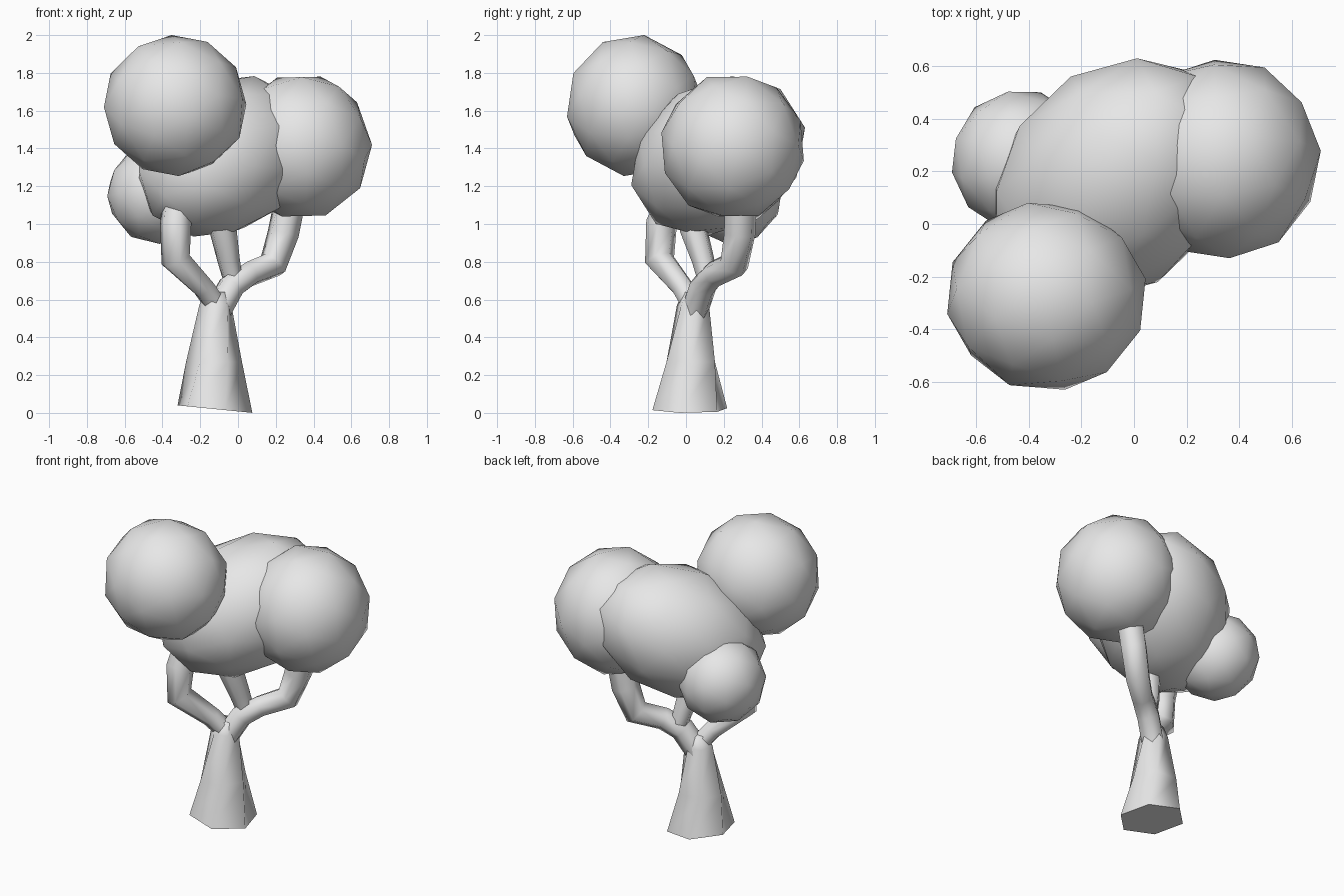
import bpy, bmesh, math
from mathutils import Vector, Euler

cube = bpy.data.objects.get("Cube")
if cube:
    bpy.data.objects.remove(cube, do_unlink=True)

grey = bpy.data.materials.new("plain grey")
grey.use_nodes = True
grey.diffuse_color = (0.8, 0.8, 0.8, 1)
grey.node_tree.nodes["Principled BSDF"].inputs["Base Color"].default_value = (0.8, 0.8, 0.8, 1)


def finish(name, bm):
    bmesh.ops.recalc_face_normals(bm, faces=bm.faces)
    mesh = bpy.data.meshes.new(name)
    bm.to_mesh(mesh)
    bm.free()
    mesh.materials.append(grey)
    ob = bpy.data.objects.new(name, mesh)
    bpy.context.collection.objects.link(ob)
    bpy.ops.object.select_all(action='DESELECT')
    ob.select_set(True)
    bpy.context.view_layer.objects.active = ob
    bpy.ops.object.shade_smooth_by_angle(angle=math.radians(72))


def foliage(name, centre, half, turn, axis=(0, 0, 1), stretch=1):
    """Low-poly ball, turned, stretched along an axis, fitted to its half sizes."""
    bm = bmesh.new()
    bmesh.ops.create_icosphere(bm, subdivisions=2, radius=1)
    rot = Euler([math.radians(a) for a in turn]).to_matrix()
    u = Vector(axis).normalized()
    for v in bm.verts:
        p = rot @ v.co
        v.co = p + u * p.dot(u) * (stretch - 1)
    size = [max(abs(v.co[i]) for v in bm.verts) for i in range(3)]
    for v in bm.verts:
        v.co = Vector([centre[i] + v.co[i] * half[i] / size[i] for i in range(3)])
    finish(name, bm)


def loft(name, rings):
    """Skin a list of point rings and cap both ends."""
    bm = bmesh.new()
    rings = [[bm.verts.new(p) for p in ring] for ring in rings]
    for lo, hi in zip(rings, rings[1:]):
        for k in range(len(lo)):
            n = (k + 1) % len(lo)
            bm.faces.new((lo[k], lo[n], hi[n], hi[k]))
    bm.faces.new(rings[0][::-1])
    bm.faces.new(rings[-1])
    finish(name, bm)


def hexagon(radius, start):
    angles = [math.radians(start + 60 * k) for k in range(6)]
    return [Vector((radius * math.cos(t), radius * math.sin(t), 0)) for t in angles]


def branch(name, path, radii):
    pts = [Vector(p) for p in path]
    up = Vector((0, 0, 1))
    rings = []
    for i, (p, r) in enumerate(zip(pts, radii)):
        d = pts[min(i + 1, len(pts) - 1)] - pts[max(i - 1, 0)]
        q = up.rotation_difference(d.normalized())
        rings.append([p + q @ h for h in hexagon(r, 45)])
    loft(name, rings)


# Foliage balls
foliage("foliage_upper", (-0.333, -0.275, 1.627), (0.377, 0.355, 0.373), (10, 25, 15))
foliage("foliage_left", (0.335, 0.247, 1.41), (0.375, 0.377, 0.37), (35, 10, 50))
foliage("foliage_middle", (-0.075, 0.17, 1.358), (0.455, 0.46, 0.425), (20, 40, 10),
        axis=(1, 1, 0.8), stretch=1.33)
foliage("foliage_small", (-0.432, 0.243, 1.16), (0.26, 0.26, 0.265), (50, 15, 30))

# Trunk: twisted hexagons over a slightly tilted foot
trunk = []
for centre, radius, start in [((-0.122, 0.02, 0.02), 0.205, 45), ((-0.127, 0.025, 0.27), 0.148, 60),
                              ((-0.12, 0.037, 0.57), 0.088, 75), ((-0.115, 0.045, 0.64), 0.06, 75)]:
    trunk.append([Vector(centre) + h for h in hexagon(radius, start)])
for p in trunk[0]:
    p.z -= 0.1 * (p.x + 0.122)
loft("trunk", trunk)

# Branches
branch("branch_right",
       [(-0.11, 0.04, 0.56), (-0.18, -0.015, 0.66), (-0.33, -0.14, 0.81),
        (-0.33, -0.13, 1.0), (-0.31, -0.03, 1.2)],
       [0.06, 0.062, 0.082, 0.086, 0.085])
branch("branch_left",
       [(-0.118, 0.04, 0.52), (-0.035, 0.09, 0.67), (0.06, 0.15, 0.735), (0.185, 0.255, 0.785),
        (0.24, 0.285, 0.95), (0.29, 0.29, 1.2)],
       [0.075, 0.075, 0.07, 0.08, 0.086, 0.086])
branch("branch_middle",
       [(-0.03, 0.11, 0.72), (-0.05, 0.09, 0.81), (-0.08, 0.04, 0.97), (-0.1, 0.02, 1.1)],
       [0.055, 0.062, 0.075, 0.078])
